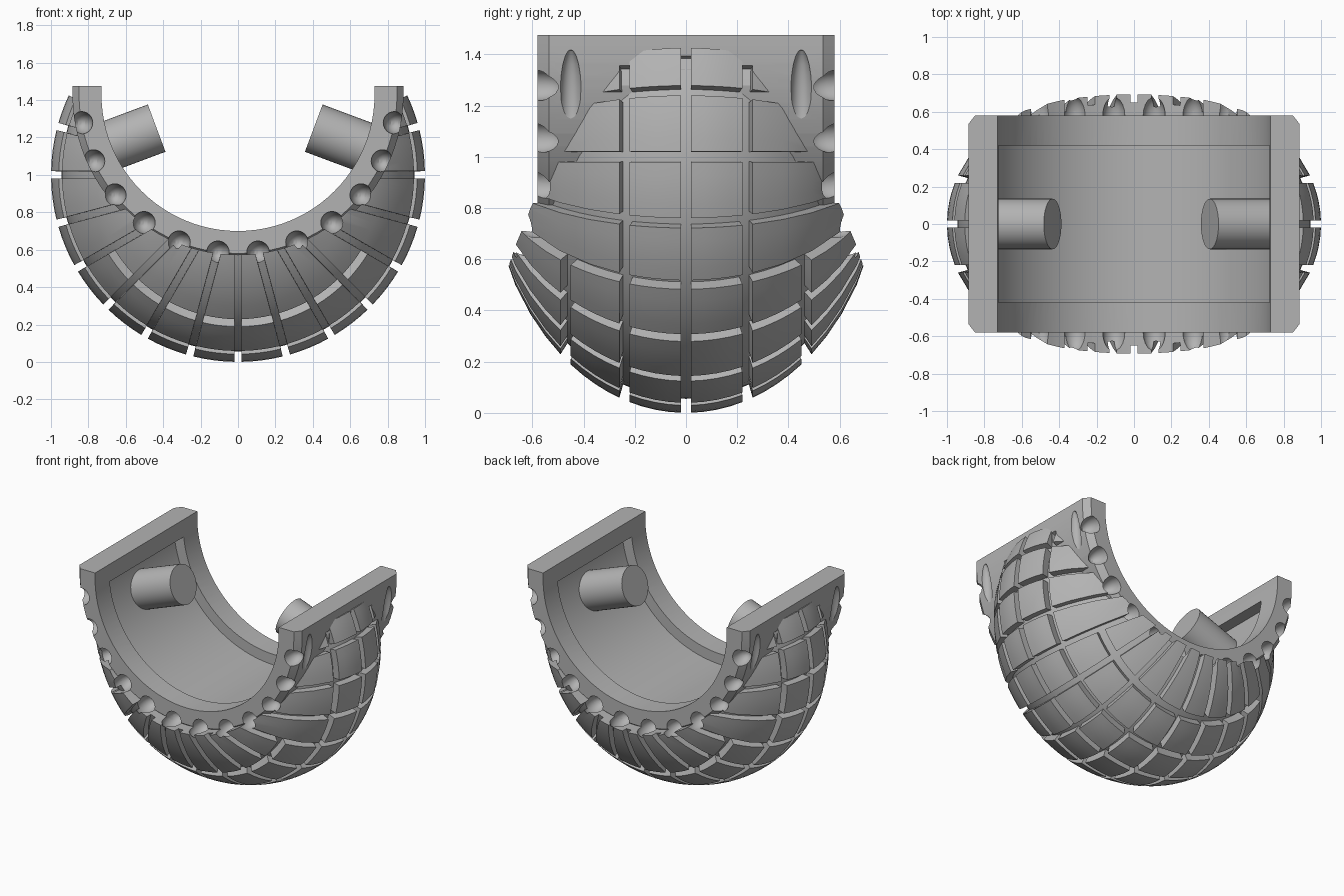
import bpy, bmesh, math
from mathutils import Matrix, Vector

if "Cube" in bpy.data.objects:
    bpy.data.objects.remove(bpy.data.objects["Cube"], do_unlink=True)

AXLE_Z, HOLE_Z = 1.0, 1.43     # centres of the tread and of the inner shell
HALF_WIDTH = 0.77              # semi-axis of the rounded tread along y
GAP, FLOOR = 0.02, 0.945       # half groove width, groove floor scale
STEP = math.radians(15)
ALONG_Y = Matrix.Rotation(math.pi / 2, 4, "X")

grey = bpy.data.materials.new("plain grey")
grey.use_nodes = True
grey.diffuse_color = (0.45, 0.45, 0.45, 1)
grey.node_tree.nodes["Principled BSDF"].inputs["Base Color"].default_value = grey.diffuse_color


def make(name, bm):
    bmesh.ops.recalc_face_normals(bm, faces=bm.faces)
    mesh = bpy.data.meshes.new(name)
    bm.to_mesh(mesh)
    bm.free()
    mesh.materials.append(grey)
    obj = bpy.data.objects.new(name, mesh)
    bpy.context.collection.objects.link(obj)
    return obj


def select(obj):
    bpy.ops.object.select_all(action="DESELECT")
    obj.select_set(True)
    bpy.context.view_layer.objects.active = obj


def cut(obj, cutter):
    mod = obj.modifiers.new("cut", "BOOLEAN")
    mod.operation, mod.solver, mod.object = "DIFFERENCE", "EXACT", cutter
    select(obj)
    bpy.ops.object.modifier_apply(modifier=mod.name)


def sweep(bm, profile, stations, centre_z):
    """Sweep a closed (y, radius) profile about the y axis; stations are (angle, lift)."""
    rings = [[bm.verts.new((r * math.sin(a), y, centre_z - r * math.cos(a) + lift))
              for y, r in profile] for a, lift in stations]
    n = len(profile)
    for p, q in zip(rings, rings[1:]):
        for j in range(n):
            k = (j + 1) % n
            bm.faces.new((p[j], p[k], q[k], q[j]))
    bm.faces.new(rings[0])
    bm.faces.new(rings[-1])


def arc(limit, count):
    limit = math.radians(limit)
    return [(-limit + 2 * limit * i / count, 0) for i in range(count + 1)]


def cylinder(bm, radius, length, matrix, sides):
    bmesh.ops.create_cone(bm, cap_ends=True, segments=sides, radius1=radius,
                          radius2=radius, depth=length, matrix=matrix)


def ellipsoid(bm, centre, radii):
    bmesh.ops.create_uvsphere(bm, u_segments=20, v_segments=12, radius=1,
                              matrix=Matrix.Translation(centre) @ Matrix.Diagonal((*radii, 1)))


# Inner shell: a half ring with chamfered outer edges and short upright ends
bm = bmesh.new()
half = arc(90, 48)
stations = [(half[0][0], 0.045)] + half + [(half[-1][0], 0.045)]
sweep(bm, [(-0.58, 0.73), (-0.58, 0.85), (-0.535, 0.885),
           (0.535, 0.885), (0.58, 0.85), (0.58, 0.73)], stations, HOLE_Z)
shell = make("inner_shell", bm)

# Recess in the inside of the shell
bm = bmesh.new()
sweep(bm, [(-0.42, 0.68), (-0.42, 0.805), (0.42, 0.805), (0.42, 0.68)], arc(84, 48), HOLE_Z)
recess = make("recess_cutter", bm)

# Grooves running round the shell where it shows above the tread
bm = bmesh.new()
for y, floor, limit in ((-0.24, 0.915, 112), (0, 0.945, 114), (0.24, 0.915, 112)):
    sweep(bm, [(y - GAP, floor), (y - GAP, 1.2), (y + GAP, 1.2), (y + GAP, floor)],
          arc(limit, 64), AXLE_Z)
# Long oval hollows near the shell corners
for x in (-0.89, 0.89):
    for y in (-0.45, 0.45):
        ellipsoid(bm, (x, y, 1.22), (0.055, 0.045, 0.2))
ring_grooves = make("ring_groove_cutter", bm)

# Rounded scallops along both rims
bm = bmesh.new()
for side in (-1, 1):
    for i in range(-6, 6):
        a = (i + 0.5) * math.radians(14.5)
        spot = (0.85 * math.sin(a), side * 0.58, HOLE_Z - 0.85 * math.cos(a))
        ellipsoid(bm, spot, (0.06, 0.1, 0.06))
scallops = make("scallop_cutter", bm)

for cutter in (recess, ring_grooves, scallops):
    cut(shell, cutter)

# Tread core: the smooth floor of the grooves
bm = bmesh.new()
bmesh.ops.create_uvsphere(bm, u_segments=72, v_segments=36, radius=FLOOR,
                          matrix=Matrix.Translation((0, 0, AXLE_Z)) @
                          Matrix.Diagonal((1, HALF_WIDTH, 1, 1)) @ ALONG_Y)
core = make("tread_core", bm)

# Divided unit cube that every tread block is bent from
template = bmesh.new()
bmesh.ops.create_cube(template, size=1, matrix=Matrix.Translation((0.5, 0.5, 0.5)))
bmesh.ops.subdivide_edges(template, edges=template.edges[:], cuts=3, use_grid_fill=True)
template.verts.index_update()


def tread_block(bm, a0, a1, y0, y1):
    """A raised block of the rounded tread between two angles and two widths."""
    verts = []
    for v in template.verts:
        u, s, w = v.co
        y = y0 + (y1 - y0) * s
        r = math.sqrt(1 - (y / HALF_WIDTH) ** 2)
        gap = GAP / r
        a = a0 + gap + (a1 - a0 - 2 * gap) * u
        k = 0.92 + 0.08 * w
        verts.append(bm.verts.new((k * r * math.sin(a), k * y, AXLE_Z - k * r * math.cos(a))))
    for f in template.faces:
        bm.faces.new([verts[v.index] for v in f.verts])


# Tread blocks: rows every 15 degrees, columns mirrored across the middle
bm = bmesh.new()
for row in range(-8, 8):
    low, high = max(row * STEP, -2.03), min((row + 1) * STEP, 2.03)
    columns = [0, 0.24, 0.47, 0.725] if -4 <= row < 4 else [0, 0.24, 0.725]
    for near, far in zip(columns, columns[1:]):
        end = far if far == columns[-1] else far - GAP
        tread_block(bm, low, high, near + GAP, end)
        tread_block(bm, low, high, -end, -near - GAP)
blocks = make("tread_blocks", bm)
template.free()

# Open the tread for the shell
bm = bmesh.new()
cylinder(bm, 0.857, 2, Matrix.Translation((0, 0, HOLE_Z)) @ ALONG_Y, 96)
bore = make("bore_cutter", bm)
for part in (core, blocks):
    cut(part, bore)
    cut(part, scallops)
for cutter in (recess, ring_grooves, scallops, bore):
    bpy.data.objects.remove(cutter, do_unlink=True)

# Two round pegs pointing inward and slightly up
pegs = []
for name, side in (("left_peg", 1), ("right_peg", -1)):
    axis = Vector((-side * 0.937, 0, 0.35))
    tip = Vector((side * 0.42 - 0.015, 0, 1.25))
    bm = bmesh.new()
    cylinder(bm, 0.135, 0.38, Matrix.Translation(tip - axis * 0.19) @
             axis.to_track_quat("Z", "Y").to_matrix().to_4x4(), 40)
    pegs.append(make(name, bm))

for part in (shell, core, blocks, *pegs):
    select(part)
    bpy.ops.object.shade_smooth_by_angle(angle=math.radians(25))
